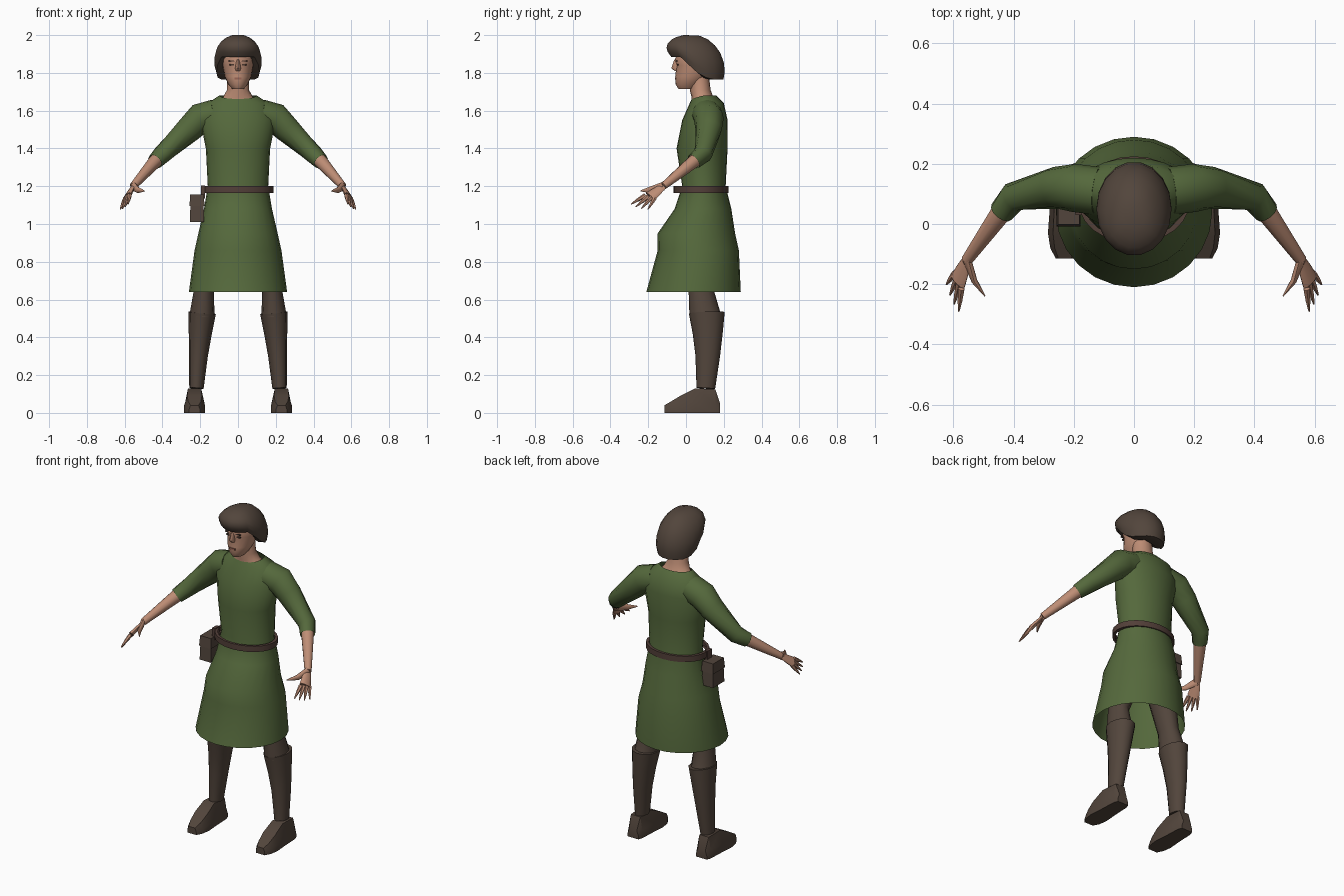
import bpy, bmesh, math
from mathutils import Vector

cube = bpy.data.objects.get("Cube")
if cube:
    bpy.data.objects.remove(cube)


def material(name, *rgb):
    mat = bpy.data.materials.new(name)
    mat.use_nodes = True
    colour = (*rgb, 1)
    mat.diffuse_color = colour
    mat.node_tree.nodes["Principled BSDF"].inputs["Base Color"].default_value = colour
    return mat


GREEN = material("green cloth", .09, .14, .045)
BROWN = material("dark brown", .085, .06, .045)
BELT = material("belt brown", .085, .05, .04)
SKIN = material("skin", .52, .27, .18)
LIPS = material("lips", .32, .13, .09)
DARK = material("eye dark", .07, .04, .03)


def skin(name, rings, mat, caps=(True, True), mirror=False, angle=45):
    """Join equal-length loops of points into one surface."""
    bm = bmesh.new()
    loops = [[bm.verts.new(point) for point in ring] for ring in rings]
    for lower, upper in zip(loops, loops[1:]):
        for i in range(len(lower)):
            bm.faces.new((lower[i - 1], lower[i], upper[i], upper[i - 1]))
    for wanted, loop in zip(caps, (loops[0], loops[-1])):
        if wanted:
            bm.faces.new(loop)
    bmesh.ops.recalc_face_normals(bm, faces=bm.faces)
    mesh = bpy.data.meshes.new(name)
    bm.to_mesh(mesh)
    bm.free()
    mesh.materials.append(mat)
    ob = bpy.data.objects.new(name, mesh)
    bpy.context.collection.objects.link(ob)
    for other in bpy.context.selected_objects:
        other.select_set(False)
    bpy.context.view_layer.objects.active = ob
    ob.select_set(True)
    bpy.ops.object.shade_smooth_by_angle(angle=math.radians(angle))
    if mirror:
        ob.modifiers.new("Mirror", 'MIRROR')
    return ob


def ellipse(centre, u, v, sides):
    turns = [math.tau * i / sides for i in range(sides)]
    return [centre + u * math.cos(turn) + v * math.sin(turn) for turn in turns]


def level_ring(z, half_width, front, back, sides):
    return ellipse(Vector((0, (front + back) / 2, z)), Vector((half_width, 0, 0)),
                   Vector((0, (back - front) / 2, 0)), sides)


def stack(name, rows, mat, sides=20, **options):
    """Level ellipses from rows of height, half width, front y and back y."""
    return skin(name, [level_ring(*row, sides) for row in rows], mat, **options)


def tube(name, path, radii, mat, sides=10, side=(0, 0, 1), flat=1, **options):
    """Mirrored pair of tubes; flat scales the radius square to the side direction."""
    points = [Vector(point) for point in path]
    rings = []
    for i, point in enumerate(points):
        before, after = points[max(i - 1, 0)], points[min(i + 1, len(points) - 1)]
        along = ((point - before).normalized() + (after - point).normalized()).normalized()
        u = Vector(side)
        u = (u - along * u.dot(along)).normalized()
        rings.append(ellipse(point, u * radii[i], along.cross(u) * radii[i] * flat, sides))
    return skin(name, rings, mat, mirror=True, **options)


def box(name, centre, size, mat, taper=1, **options):
    half = Vector(size) / 2
    corners = ((-1, -1), (1, -1), (1, 1), (-1, 1))
    rings = [[Vector(centre) + Vector((half.x * a * scale, half.y * b * scale, half.z * level))
              for a, b in corners] for level, scale in ((-1, 1), (1, taper))]
    return skin(name, rings, mat, **options)


# Tunic body with flared, open skirt
tunic = stack("tunic", [
    (.64, .26, -.21, .29), (.86, .23, -.15, .28), (.95, .21, -.15, .26),
    (1.08, .18, -.06, .24), (1.2, .16, -.02, .21), (1.4, .17, -.05, .22),
    (1.55, .2, -.02, .22), (1.64, .16, .02, .2), (1.68, .1, .03, .16)],
    GREEN, sides=24, caps=(False, False))
# Lower the neckline at the front
for vert in tunic.data.vertices:
    if vert.co.z > 1.66:
        vert.co.z -= .3 * max(.09 - vert.co.y, 0)

# Sleeves ending below the elbow
elbow, cuff = (.4, .09, 1.37), (.44, .04, 1.33)
tube("sleeves", [(.12, .11, 1.58), (.2, .12, 1.56), (.26, .12, 1.5), elbow, cuff],
     (.08, .08, .07, .05, .042), GREEN, sides=12, caps=(True, False))

# Forearms, palms, thumbs and fingers
wrist, knuckle = Vector((.555, -.12, 1.2)), Vector((.585, -.19, 1.145))
across = Vector((.4, .87, -.27)).normalized()
forward = Vector((.017, -.053, -.051))
tube("forearms", [elbow, cuff, wrist], (.034, .036, .02), SKIN)
tube("palms", [wrist, wrist.lerp(knuckle, .5), knuckle], (.02, .03, .037), SKIN,
     side=across, flat=.4)
tube("thumbs", [wrist, (.53, -.19, 1.18), (.495, -.24, 1.175)], (.024, .017, .003), SKIN,
     side=across, flat=.6)
for i, finger in enumerate(("index", "middle", "ring", "little")):
    spread = i - 1.5
    base = knuckle + across * spread * .019
    tip = knuckle + across * spread * .034 + forward * (1.2 - .1 * abs(spread))
    tube(finger + "_fingers", [base, base.lerp(tip, .5), tip], (.012, .009, .003), SKIN, sides=6)

# Belt: a closed band around the waist
outer, inner = (.187, -.065, .225), (.17, -.05, .21)
low, high = 1.165, 1.2
stack("belt", [(low, *inner), (low, *outer), (high, *outer), (high, *inner)], BELT,
      sides=24, caps=(False, False), angle=35)

# Pouch with flap and strap on the right hip
box("pouch", (-.217, .05, 1.08), (.075, .11, .14), BROWN, taper=.9)
box("pouch_flap", (-.217, .05, 1.125), (.08, .115, .06), BROWN, taper=.9)
box("pouch_strap", (-.185, .05, 1.17), (.02, .04, .07), BELT)

# Legs and boot shafts
tube("trouser_legs", [(.1, .09, .95), (.18, .08, .65), (.19, .1, .52)],
     (.08, .053, .066), BROWN, sides=12, side=(1, 0, 0), flat=1.25)
tube("boot_shafts", [(.19, .11, .53), (.2, .115, .42), (.21, .115, .3), (.22, .105, .13)],
     (.073, .061, .05, .038), BROWN, sides=12, side=(1, 0, 0), flat=1.3)

# Feet: heel-to-toe sections of y, half width and top height
soles = []
for y, half, top in ((.18, .036, .05), (.155, .045, .125), (.05, .05, .13),
                     (-.03, .056, .09), (-.08, .048, .06), (-.115, .03, .04)):
    side_shape = ((1, 0), (1, .4), (.7, 1), (-.7, 1), (-1, .4), (-1, 0))
    soles.append([(.23 + half * across_, y, top * up) for across_, up in side_shape])
skin("feet", soles, BROWN, mirror=True, angle=35)

# Neck and head
stack("neck", [(1.64, .108, .03, .16), (1.67, .08, .03, .145), (1.71, .058, .02, .13),
               (1.8, .056, .02, .12)], SKIN, sides=16)
stack("head", [(1.715, .03, -.04, .05), (1.74, .052, -.055, .08), (1.78, .07, -.057, .12),
               (1.84, .082, -.05, .16), (1.87, .085, -.06, .16), (1.95, .06, -.02, .12)], SKIN)

# Face details
stack("nose", [(1.81, .013, -.06, -.03), (1.825, .015, -.078, -.03),
               (1.87, .008, -.062, -.04)], SKIN, sides=8)
box("eyes", (.034, -.043, 1.844), (.024, .009, .008), DARK, mirror=True)
box("eyebrows", (.034, -.049, 1.863), (.034, .009, .006), DARK, mirror=True)
box("mouth", (0, -.055, 1.77), (.038, .009, .01), LIPS)

# Hair: a rounded bowl whose lower edge drops towards the nape
rings = []
steps = 7
for step in range(1, steps + 2):
    bend = math.radians(115) * min(step, steps) / steps
    drop = (1 - math.cos(bend)) / (1 - math.cos(math.radians(115)))
    reach = math.sin(bend) if step <= steps else .6
    ring = level_ring(2, .126, -.095, .215, 18)
    for point in ring:
        nape = min(max((point.y + .03) / .2, 0), 1)
        hem = 1.885 - .12 * (1 - (1 - nape) ** 2)
        point.z += (hem - point.z) * drop
        point.x *= reach
        point.y = .06 + (point.y - .06) * reach - .03 * (1 - drop)
    rings.append(ring)
crown = max(point.z for point in rings[0])
for ring in rings:
    for point in ring:
        point.z += (2 - crown) * (point.z > 1.9)
skin("hair", rings, BROWN, angle=40)
